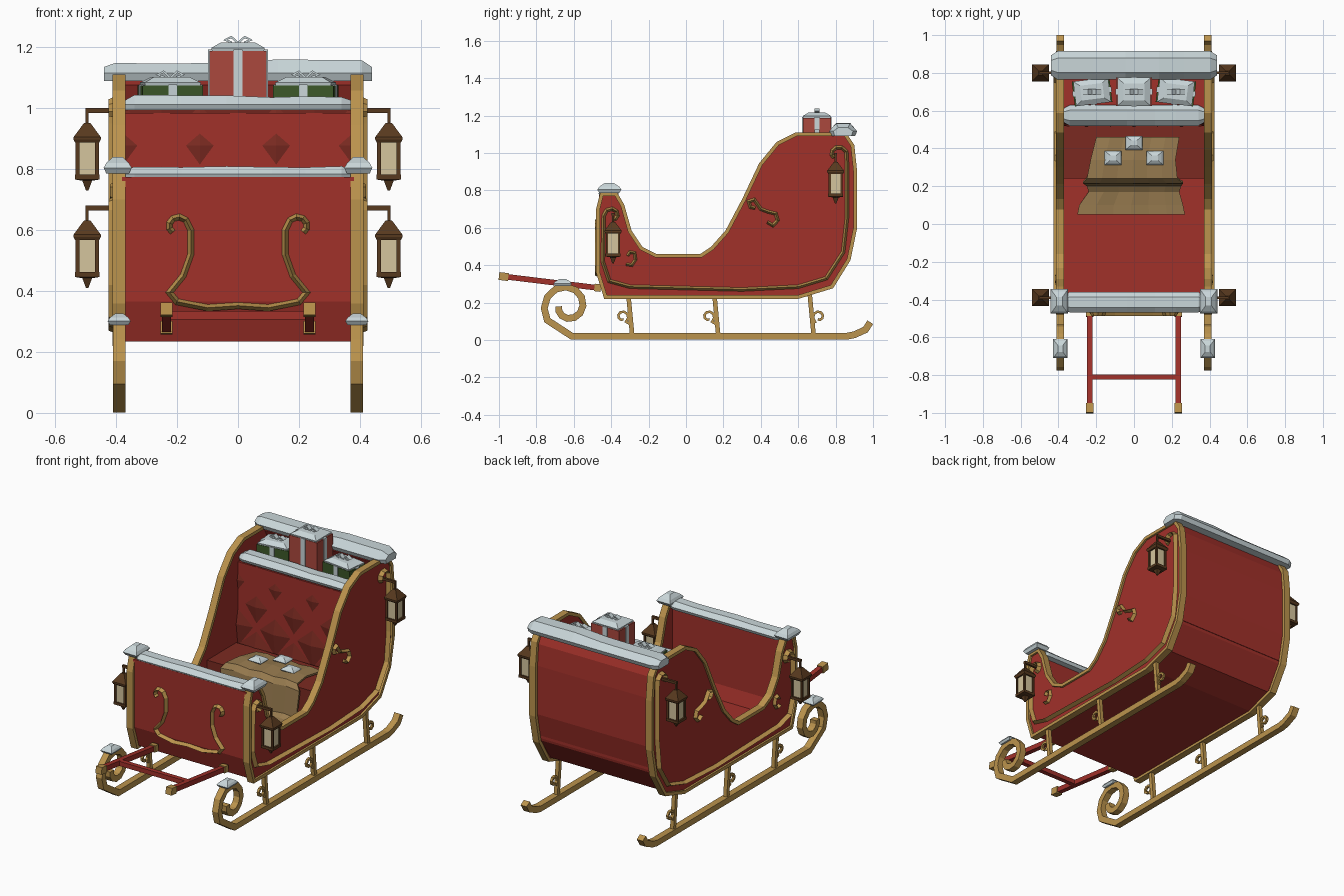
import bpy, bmesh, math, random
from mathutils import Vector, Matrix

random.seed(4)
if "Cube" in bpy.data.objects:
    bpy.data.objects.remove(bpy.data.objects["Cube"], do_unlink=True)


def material(name, *rgb):
    m = bpy.data.materials.new(name)
    color = [(c / 255) ** 2.2 for c in rgb] + [1]
    m.use_nodes = True
    m.diffuse_color = color
    bsdf = next(n for n in m.node_tree.nodes if n.type == 'BSDF_PRINCIPLED')
    bsdf.inputs["Base Color"].default_value = color
    return m


RED = material("sleigh red", 160, 52, 46)
PLUSH = material("upholstery red", 122, 46, 38)
GOLD = material("gold", 186, 146, 78)
BROWN = material("lantern brown", 88, 60, 36)
CREAM = material("lantern cream", 212, 196, 156)
GREEN = material("gift green", 62, 88, 44)
ROSE = material("gift red", 170, 74, 64)
TAN = material("blanket tan", 150, 122, 80)
SNOW = material("snow white", 200, 213, 216)


def finish(name, bm, mat, mirror=False, solid=True):
    if solid:
        bmesh.ops.recalc_face_normals(bm, faces=bm.faces)
    mesh = bpy.data.meshes.new(name)
    bm.to_mesh(mesh)
    bm.free()
    mesh.materials.append(mat)
    ob = bpy.data.objects.new(name, mesh)
    bpy.context.collection.objects.link(ob)
    if mirror:
        ob.modifiers.new("mirror", 'MIRROR')
    return ob


def loft(bm, rings, closed=False):
    """Skin a list of equally sized vertex rings."""
    rings = [[bm.verts.new(p) for p in r] for r in rings]
    n = len(rings[0])
    pairs = list(zip(rings, rings[1:])) + ([(rings[-1], rings[0])] if closed else [])
    for a, b in pairs:
        for i in range(n):
            j = (i + 1) % n
            bm.faces.new((a[i], a[j], b[j], b[i]))
    if not closed:
        bm.faces.new(rings[0])
        bm.faces.new(rings[-1])


def ribbon(name, pts, w, d0, d1, mat, front=False, closed=False, ridge=False, mirror=True):
    """Sweep a bar along a flat path; d0..d1 is its depth across the path plane."""
    P = [Vector(p) for p in pts]
    n, rings = len(P), []
    for i, p in enumerate(P):
        before = P[i - 1] if i or closed else None
        after = P[(i + 1) % n] if i < n - 1 or closed else None
        dirs = [v.normalized() for v in ((p - before) if before else None,
                                         (after - p) if after else None) if v]
        t = sum(dirs, Vector((0, 0))).normalized()
        side = Vector((-t.y, t.x)) * (w / 2 / max(t.dot(dirs[0]), 0.5))
        a, b = p - side, p + side
        ring = [(a, d0), (b, d0)] + ([(p, d1)] if ridge else [(b, d1), (a, d1)])
        rings.append([(q.x, d, q.y) if front else (d, q.x, q.y) for q, d in ring])
    bm = bmesh.new()
    loft(bm, rings, closed)
    return finish(name, bm, mat, mirror)


def stack(name, x, y, rings, mat, turn=0, mirror=False):
    """Square tower from (half_x, half_y, z) rings."""
    bm = bmesh.new()
    loft(bm, [[(sx * hx, sy * hy, z) for sx, sy in ((-1, -1), (1, -1), (1, 1), (-1, 1))]
              for hx, hy, z in rings])
    bm.transform(Matrix.Translation((x, y, 0)) @ Matrix.Rotation(math.radians(turn), 4, 'Z'))
    return finish(name, bm, mat, mirror)


def block(name, x, y, hx, hy, z0, z1, mat, turn=0, mirror=False):
    return stack(name, x, y, [(hx, hy, z0), (hx, hy, z1)], mat, turn, mirror)


def spiral(cy, cz, r0, r1, a0, a1, n):
    out = []
    for i in range(n + 1):
        f = i / n
        a, r = math.radians(a0 + (a1 - a0) * f), r0 + (r1 - r0) * f
        out.append((cy + r * math.cos(a), cz + r * math.sin(a)))
    return out


def snow_bank(name, hx, y0, y1, z0, z1):
    mid, w, h = (y0 + y1) / 2, (y1 - y0) / 2, z1 - z0
    rings = []
    for f in (-1, -.92, -.5, -.1, .3, .6, .92, 1):
        k = 0.7 if abs(f) == 1 else 1
        top = z0 + h * (0.7 if abs(f) == 1 else random.uniform(.85, 1.1))
        rings.append([(f * hx, mid + s * w * k, z) for s, z in
                      ((-.85, z0), (-1, z0 + h * .4), (-.5, top), (.5, top), (1, z0 + h * .4), (.85, z0))])
    bm = bmesh.new()
    loft(bm, rings)
    return finish(name, bm, SNOW)


def snow_cap(name, x, y, hx, hy, z0, h, mirror=True):
    return stack(name, x, y, [(hx * .8, hy * .8, z0), (hx, hy, z0 + h * .35),
                              (hx * .8, hy * .8, z0 + h * .65), (hx * .35, hy * .35, z0 + h)], SNOW, 0, mirror)


# Side walls with gold edging
outline = [(-.43, .23), (-.47, .36), (-.47, .7), (-.45, .78), (-.375, .78), (-.34, .72), (-.3, .58),
           (-.24, .49), (-.16, .45), (.08, .45), (.14, .49), (.22, .58), (.31, .75), (.4, .94),
           (.49, 1.05), (.59, 1.1), (.85, 1.1), (.89, 1.04), (.905, .9), (.905, .6), (.87, .43),
           (.78, .285), (.6, .23)]
bm = bmesh.new()
loft(bm, [[(x, y, z) for y, z in outline] for x in (.375, .4)])
finish("side_wall", bm, RED, True)
ribbon("side_edging", outline, .02, .37, .412, GOLD, closed=True)

# Front, floor and back as one bent shell
ribbon("body_shell", [(-.435, .775), (-.435, .37), (-.4, .265), (.59, .265), (.74, .315), (.83, .445),
                      (.865, .61), (.865, .9), (.855, 1.02), (.82, 1.09)],
       .06, -.38, .38, RED, mirror=False)

# Raised scrollwork on the sides
ribbon("side_inlay", spiral(-.395, .665, .02, .045, -90, 180, 6)
       + [(-.445, .42), (-.41, .315), (-.3, .285), (.3, .27), (.6, .285), (.75, .33), (.84, .47),
          (.86, .65), (.86, .95)] + spiral(.81, .99, .05, .025, 20, 220, 5),
       .022, .398, .425, GOLD, ridge=True)
ribbon("side_scroll", [(.37, .705), (.345, .71), (.335, .74), (.365, .75), (.4, .7), (.44, .685),
                       (.48, .675), (.49, .64), (.465, .612), (.435, .63)],
       .02, .398, .42, GOLD, ridge=True)
ribbon("small_scroll", [(-.32, .405), (-.29, .4), (-.27, .43), (-.275, .465), (-.3, .47), (-.312, .45)],
       .018, .398, .418, GOLD, ridge=True)

# Front ornament
half = spiral(.2, .61, .022, .04, 230, 0, 6) + [(.155, .6), (.155, .52), (.18, .45), (.225, .395),
                                             (.2, .365), (.1, .345)]
half = [(.4 - x, z) if i < 7 else (x, z) for i, (x, z) in enumerate(half)]
ribbon("front_ornament", half + [(0, .352)] + [(-x, z) for x, z in reversed(half)],
       .022, -.463, -.487, GOLD, front=True, ridge=True, mirror=False)

# Runners, struts and curls
ribbon("runner", [(.985, .095), (.96, .055), (.9, .028), (.86, .02), (-.61, .02)]
       + spiral(-.635, .18, .13, .045, 215, -180, 13), .036, .37, .41, GOLD)
for y, s in ((-.3, -1), (.16, -1), (.67, 1)):
    ribbon("runner_strut", [(y - .008, .24), (y + .012, .03)], .024, .378, .402, GOLD)
    curl = [(s * a, z) for a, z in spiral(.04, .125, .034, .016, 235, -110, 8)]
    ribbon("strut_curl", [(y, .085)] + [(y + a, z) for a, z in curl], .013, .383, .397, GOLD)
snow_cap("runner_snow", .39, -.66, .038, .05, .288, .038)

# Pulling shafts
ribbon("shaft", [(-.46, .277), (-.97, .339)], .03, .22, .25, RED)
ribbon("shaft_tip", [(-.95, .336), (-1, .342)], .042, .215, .255, GOLD)
ribbon("shaft_socket", [(-.455, .277), (-.49, .281)], .04, .215, .255, GOLD)
block("shaft_crossbar", 0, -.81, .235, .014, .306, .334, RED)

# Seat and shelf
block("seat", 0, .38, .376, .14, .28, .5, PLUSH)
block("gift_shelf", 0, .7, .376, .165, .45, .985, RED)

# Tufted backrest: sunken buttons and raised diamond centres
bm = bmesh.new()
cols, rows = 6, 4
grid = [[bm.verts.new((-.376 + .752 * i / cols, .512 + .02 * j / rows + (0 if (i + j) % 2 else .022),
                       .48 + .53 * j / rows)) for i in range(cols + 1)] for j in range(rows + 1)]
for j in range(rows):
    for i in range(cols):
        a, b, c, d = grid[j][i], grid[j][i + 1], grid[j + 1][i + 1], grid[j + 1][i]
        for tri in ([(a, b, c), (a, c, d)] if (i + j) % 2 == 0 else [(a, b, d), (b, c, d)]):
            bm.faces.new(tri)
finish("tufted_backrest", bm, PLUSH, solid=False)

# Blanket draped from the seat to the floor
bm = bmesh.new()
drape = [(-.2, .24, .46, .515), (-.23, .22, .34, .525), (-.25, .23, .24, .52), (-.27, .26, .215, .49),
         (-.25, .25, .2, .33), (-.24, .24, .17, .312), (-.29, .26, .1, .305), (-.3, .27, .05, .303)]
cloth = [[bm.verts.new((l + (r - l) * i / 6, y, z + .008 * (i % 2))) for i in range(7)]
         for l, r, y, z in drape]
for low, high in zip(cloth, cloth[1:]):
    for i in range(6):
        bm.faces.new((low[i], high[i], high[i + 1], low[i + 1]))
finish("blanket", bm, TAN, solid=False).modifiers.new("thickness", 'SOLIDIFY').thickness = .012
for x, y in ((0, .43), (-.11, .35), (.11, .35)):
    snow_cap("blanket_snow", x, y, .045, .037, .522, .03, False)

# Snow on the rails and corners
snow_bank("front_snow", .37, -.468, -.36, .765, .812)
snow_bank("backrest_snow", .37, .52, .63, .995, 1.04)
snow_bank("back_snow", .44, .765, .915, 1.09, 1.155)
snow_cap("corner_snow", .395, -.41, .046, .065, .785, .055)


# Wrapped gifts with snow and bows
def gift(x, hx, hy, top, mat, turn):
    y = .7
    block("gift_box", x, y, hx, hy, .98, top, mat, turn)
    block("gift_ribbon_long", x, y, .014, hy + .004, .98, top + .004, SNOW, turn)
    block("gift_ribbon_cross", x, y, hx + .004, .014, .98, top + .004, SNOW, turn)
    stack("gift_snow", x, y, [(hx * .9, hy * .95, top - .004), (hx * .93, hy, top + .01),
                              (hx * .6, hy * .6, top + .028)], SNOW, turn)
    for s in (-1, 1):
        ribbon("gift_bow", [(x, top + .026), (x + s * .022, top + .046), (x + s * .042, top + .036),
                            (x + s * .02, top + .028)], .007, y - .014, y + .014, SNOW,
               front=True, mirror=False)


gift(0, .094, .075, 1.188, ROSE, 0)
gift(-.222, .1, .066, 1.074, GREEN, 7)
gift(.222, .1, .066, 1.074, GREEN, -7)

# Lanterns hanging from wall arms
X = .495
for y, z in ((.8, .73), (-.39, .41)):
    stack("lantern_base", X, y, [(.004, .004, z), (.016, .016, z + .032), (.04, .04, z + .036),
                                 (.04, .04, z + .052)], BROWN, 0, True)
    block("lantern_glass", X, y, .031, .031, z + .05, z + .165, CREAM, 0, True)
    for sx in (-1, 1):
        for sy in (-1, 1):
            block("lantern_post", X + sx * .032, y + sy * .032, .006, .006, z + .05, z + .165, BROWN, 0, True)
    stack("lantern_roof", X, y, [(.04, .04, z + .158), (.045, .045, z + .168), (.045, .045, z + .175),
                                 (.01, .01, z + .222)], BROWN, 0, True)
    block("lantern_hook", X, y, .005, .005, z + .215, z + .262, BROWN, 0, True)
    block("lantern_arm", .45, y, .05, .007, z + .255, z + .27, BROWN, 0, True)
